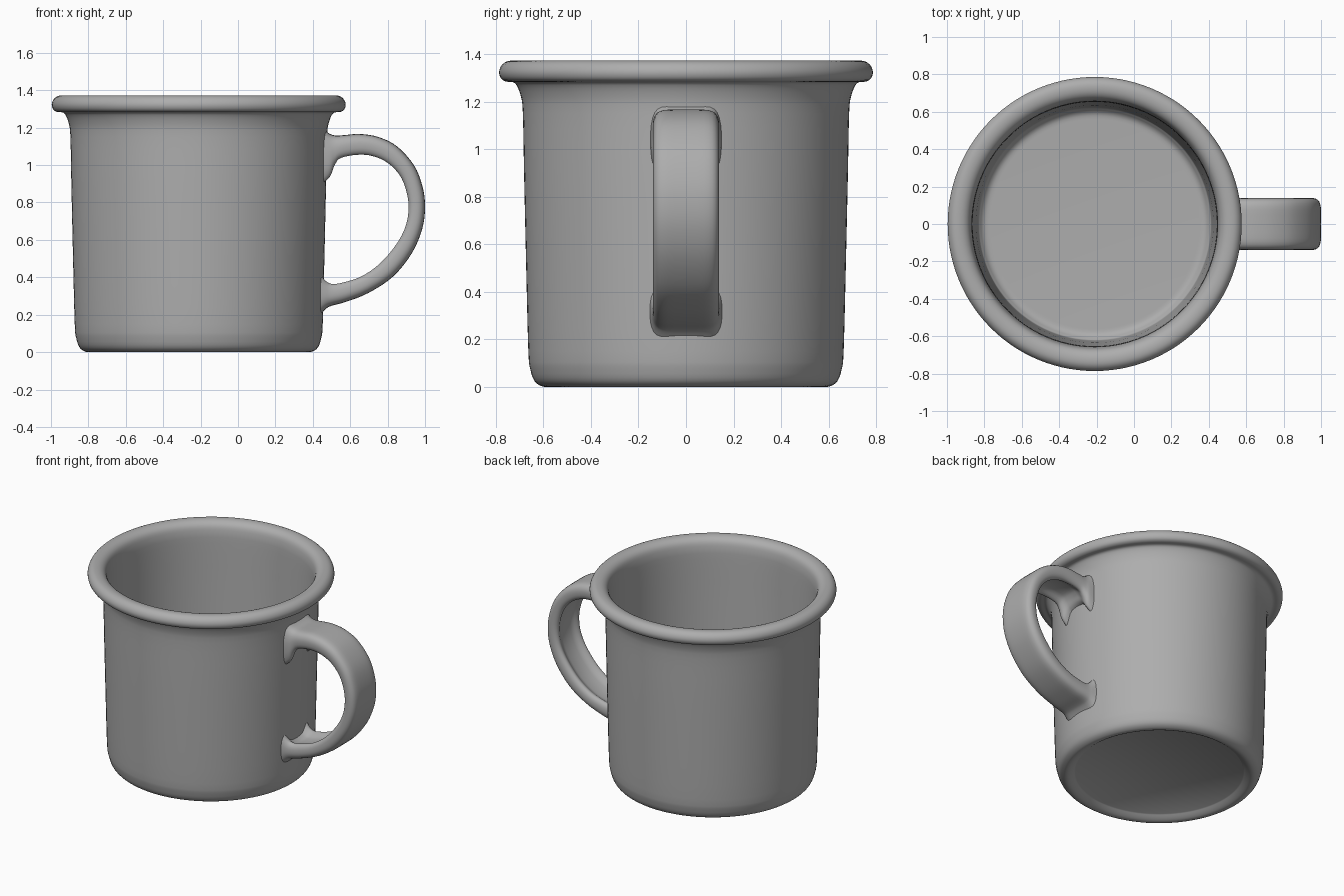
import bpy, math
from mathutils import Vector

if "Cube" in bpy.data.objects:
    bpy.data.objects.remove(bpy.data.objects["Cube"])

CX = -0.21          # axis of the cup
SEG = 112

enamel = bpy.data.materials.new("plain_grey")
enamel.diffuse_color = (0.42, 0.42, 0.42, 1)
enamel.use_nodes = True
enamel.node_tree.nodes["Principled BSDF"].inputs["Base Color"].default_value = enamel.diffuse_color


def make_object(name, verts, faces):
    me = bpy.data.meshes.new(name)
    me.from_pydata(verts, [], faces)
    me.materials.append(enamel)
    ob = bpy.data.objects.new(name, me)
    bpy.context.collection.objects.link(ob)
    bpy.ops.object.select_all(action='DESELECT')
    ob.select_set(True)
    bpy.context.view_layer.objects.active = ob
    bpy.ops.object.mode_set(mode='EDIT')
    bpy.ops.mesh.select_all(action='SELECT')
    bpy.ops.mesh.normals_make_consistent(inside=False)
    bpy.ops.object.mode_set(mode='OBJECT')
    bpy.ops.object.shade_smooth_by_angle(angle=math.radians(50))
    return ob


def smooth_path(pts, steps, closed=False):
    """Catmull-Rom through points of any dimension."""
    n = len(pts)
    get = (lambda i: Vector(pts[i % n])) if closed else \
          (lambda i: Vector(pts[max(0, min(n - 1, i))]))
    out = []
    for i in range(n if closed else n - 1):
        a, b, c, d = get(i - 1), get(i), get(i + 1), get(i + 2)
        for s in range(steps):
            t = s / steps
            out.append(0.5 * (2 * b + (c - a) * t + (2 * a - 5 * b + 4 * c - d) * t * t
                              + (3 * b - a - 3 * c + d) * t ** 3))
    if not closed:
        out.append(get(n - 1))
    return out


# Cup: one lathe profile from underside centre, up the outside, over the rim, to the floor
outer = [(0.535, 0.03), (0.56, 0.012), (0.585, 0.001), (0.61, 0.004), (0.638, 0.026),
         (0.655, 0.075), (0.663, 0.15), (0.672, 0.5), (0.681, 0.9), (0.686, 1.15),
         (0.694, 1.22), (0.712, 1.268), (0.73, 1.282), (0.757, 1.284), (0.778, 1.297),
         (0.786, 1.323), (0.777, 1.35), (0.755, 1.368), (0.725, 1.372), (0.695, 1.364),
         (0.672, 1.342), (0.66, 1.30), (0.655, 1.23), (0.648, 0.95), (0.635, 0.5),
         (0.625, 0.15), (0.615, 0.10), (0.59, 0.075), (0.56, 0.07)]
profile = smooth_path(outer, 3)
verts, faces = [], []
for r, z in profile:
    for k in range(SEG):
        a = 2 * math.pi * k / SEG
        verts.append((CX + r * math.cos(a), r * math.sin(a), z))
for i in range(len(profile) - 1):
    for k in range(SEG):
        k2 = (k + 1) % SEG
        faces.append((i * SEG + k, i * SEG + k2, (i + 1) * SEG + k2, (i + 1) * SEG + k))
last = (len(profile) - 1) * SEG
faces.append(tuple(range(SEG)))
faces.append(tuple(range(last, last + SEG)))
make_object("cup_body", verts, faces)

# Handle: outer and inner edge of the strap (x, z, x, z), then half width
path = [(0.45, 1.20, 0.45, 0.90, 0.150), (0.485, 1.17, 0.493, 0.94, 0.146),
        (0.52, 1.158, 0.517, 1.00, 0.140), (0.57, 1.160, 0.55, 1.038, 0.138),
        (0.65, 1.166, 0.64, 1.055, 0.138), (0.75, 1.150, 0.72, 1.048, 0.138),
        (0.85, 1.100, 0.80, 1.012, 0.138), (0.94, 1.000, 0.865, 0.945, 0.138),
        (0.985, 0.890, 0.90, 0.86, 0.138), (1.0, 0.780, 0.912, 0.77, 0.138),
        (0.985, 0.660, 0.895, 0.67, 0.138), (0.93, 0.530, 0.845, 0.575, 0.138),
        (0.83, 0.405, 0.76, 0.475, 0.138), (0.70, 0.318, 0.66, 0.405, 0.138),
        (0.58, 0.270, 0.56, 0.372, 0.139), (0.50, 0.248, 0.50, 0.365, 0.142),
        (0.47, 0.232, 0.465, 0.385, 0.147), (0.44, 0.200, 0.44, 0.42, 0.152)]
# Cross-section (width fraction, outer 0 to inner 1), hollowed on the inner side
half = [(0.35, 0.0), (0.68, 0.02), (0.88, 0.12), (0.98, 0.32), (1.0, 0.55),
        (0.97, 0.80), (0.87, 0.97), (0.74, 0.99), (0.58, 0.86), (0.35, 0.74)]
section = smooth_path(half + [(-u, t) for u, t in reversed(half)], 2, closed=True)
rings = smooth_path(path, 4)
m = len(section)
verts, faces = [], []
for ox, oz, ix, iz, w in rings:
    for u, t in section:
        verts.append((ox + (ix - ox) * t, u * w, oz + (iz - oz) * t))
for i in range(len(rings) - 1):
    for k in range(m):
        k2 = (k + 1) % m
        faces.append((i * m + k, i * m + k2, (i + 1) * m + k2, (i + 1) * m + k))
faces.append(tuple(range(m)))
faces.append(tuple(range((len(rings) - 1) * m, len(rings) * m)))
make_object("handle", verts, faces)
